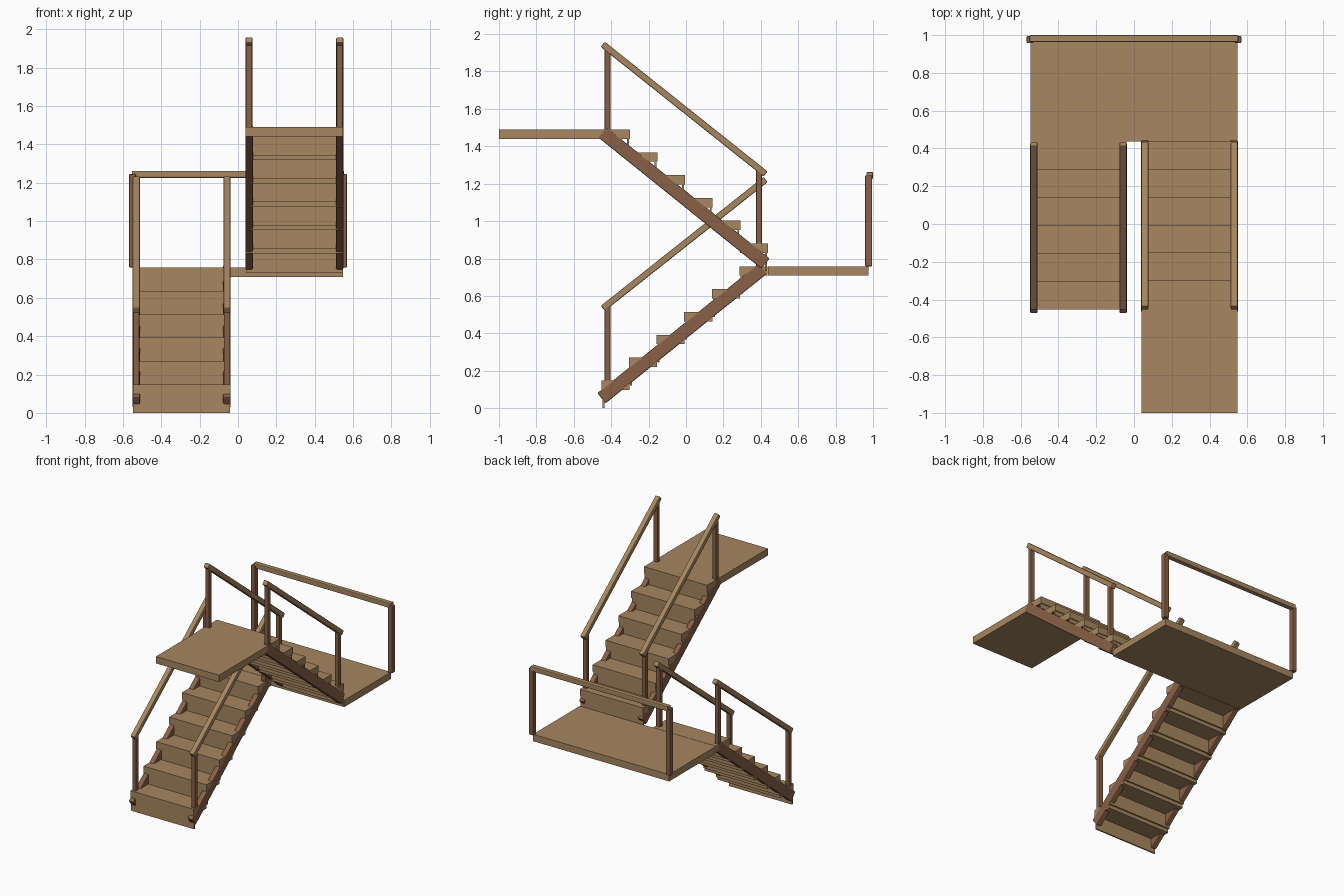
import bpy, math

if "Cube" in bpy.data.objects:
    bpy.data.objects.remove(bpy.data.objects["Cube"])


def material(name, rgb):
    m = bpy.data.materials.new(name)
    m.diffuse_color = (*rgb, 1)
    m.use_nodes = True
    m.node_tree.nodes["Principled BSDF"].inputs["Base Color"].default_value = m.diffuse_color
    return m


TAN = material("tan wood", (0.385, 0.237, 0.116))
BROWN = material("red brown wood", (0.25, 0.118, 0.063))


def box(name, x, y, z, mat, bevel=0):
    """Box from (min, max) ranges on each axis."""
    bpy.ops.mesh.primitive_cube_add(
        size=1, location=[(a + b) / 2 for a, b in (x, y, z)])
    ob = bpy.context.object
    ob.name = name
    ob.scale = [abs(b - a) for a, b in (x, y, z)]
    return finish(ob, mat, bevel)


def beam(name, x, width, p, q, depth, mat, bevel):
    """Sloping bar in the y-z plane, between end points p and q."""
    dy, dz = q[0] - p[0], q[1] - p[1]
    bpy.ops.mesh.primitive_cube_add(
        size=1, location=(x, (p[0] + q[0]) / 2, (p[1] + q[1]) / 2))
    ob = bpy.context.object
    ob.name = name
    ob.scale = (width, math.hypot(dy, dz), depth)
    slope = math.atan2(dz, dy) if dy > 0 else math.atan2(-dz, -dy)
    ob.rotation_euler.x = slope
    return finish(ob, mat, bevel)


def finish(ob, mat, bevel):
    bpy.ops.object.transform_apply(location=False, rotation=False, scale=True)
    ob.data.materials.append(mat)
    if bevel:
        mod = ob.modifiers.new("soft edges", 'BEVEL')
        mod.width = bevel
        mod.segments = 2
    return ob


RISE, RUN, STEPS = 0.122, 0.1475, 6
FIRST_TOP, THICK = 0.148, 0.05
HALF = 0.254          # half of flight width
CENTRE = 0.294        # flight centre distance from x = 0


def flight(label, cx, base, direction, front, stringer, rail, post_spans):
    xs = (cx - HALF, cx + HALF)
    # treads with thin risers set back under the nosing
    for i in range(STEPS):
        top = base + FIRST_TOP + i * RISE
        y = front + direction * i * RUN
        box(f"{label}_tread_{i + 1}", xs, (y, y + direction * 0.15),
            (top - THICK, top), TAN)
        box(f"{label}_riser_{i + 1}", (xs[0] + 0.001, xs[1] - 0.001),
            (y + direction * 0.006, y + direction * 0.016),
            (top - 0.148, top - THICK + 0.002), TAN)
    # stringers, handrails and posts on both sides
    for side, s in (("left", -1), ("right", 1)):
        x = cx + s * (HALF - 0.0175)
        beam(f"{label}_{side}_stringer", x, 0.039, *stringer, 0.07, BROWN, 0.006)
        beam(f"{label}_{side}_handrail", x, 0.037, *rail, 0.035, TAN, 0.006)
        for n, (y, lo, hi) in enumerate(post_spans):
            box(f"{label}_{side}_post_{n + 1}", (x - 0.016, x + 0.016),
                (y - 0.015, y + 0.015), (lo, hi), BROWN, 0.004)


flight("lower", -CENTRE, 0, 1, -0.452,
       ((-0.452, 0.053), (0.412, 0.747)),
       ((-0.445, 0.533), (0.425, 1.222)),
       ((-0.42, 0.14, 0.55), (0.39, 0.75, 1.19)))
flight("upper", CENTRE, RISE * STEPS, -1, 0.438,
       ((0.425, 0.773), (-0.448, 1.475)),
       ((0.425, 1.252), (-0.445, 1.945)),
       ((0.39, 0.87, 1.275), (-0.42, 1.48, 1.92)))

# landing between the flights and platform at the top
LANDING = FIRST_TOP + 5 * RISE
box("landing", (-0.548, 0.548), (0.438, 0.976), (LANDING - THICK, LANDING), TAN)
TOP = LANDING + STEPS * RISE
box("top_platform", (CENTRE - HALF, CENTRE + HALF), (-1, -0.446),
    (TOP - THICK, TOP), TAN)

# guard at the back of the landing
for side, s in (("left", -1), ("right", 1)):
    box(f"guard_{side}_post", (s * 0.55 - 0.018, s * 0.55 + 0.018),
        (0.958, 0.995), (LANDING, 1.245), BROWN, 0.005)
box("guard_rail", (-0.553, 0.553), (0.964, 1.0), (1.225, 1.262), TAN, 0.006)
